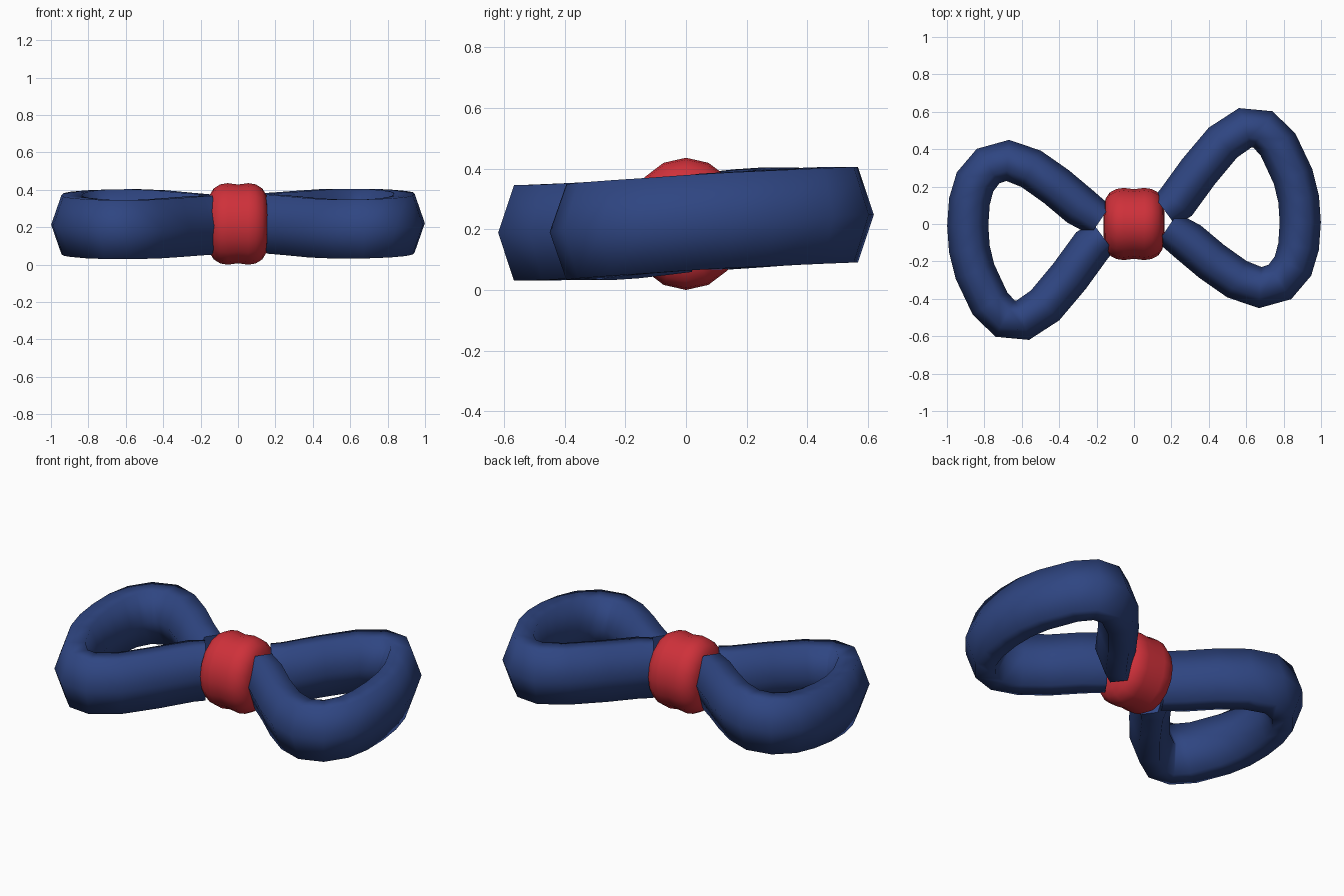
import bpy, bmesh, math
from mathutils import Vector

if "Cube" in bpy.data.objects:
    bpy.data.objects.remove(bpy.data.objects["Cube"])

MID = 0.218  # height of the bow's centre


def material(name, rgb):
    m = bpy.data.materials.new(name)
    m.diffuse_color = (*rgb, 1)
    m.use_nodes = True
    m.node_tree.nodes["Principled BSDF"].inputs["Base Color"].default_value = m.diffuse_color
    return m


def finish(bm, name, mat):
    bmesh.ops.recalc_face_normals(bm, faces=bm.faces)
    me = bpy.data.meshes.new(name)
    bm.to_mesh(me)
    bm.free()
    ob = bpy.data.objects.new(name, me)
    bpy.context.collection.objects.link(ob)
    me.materials.append(mat)
    for p in me.polygons:
        p.use_smooth = len(p.vertices) == 4  # end caps stay flat
    return ob


def bridge(bm, rings):
    """Join successive rings with quads and cap both ends."""
    n = len(rings[0])
    for a, b in zip(rings, rings[1:]):
        for i in range(n):
            j = (i + 1) % n
            bm.faces.new((a[i], a[j], b[j], b[i]))
    bm.faces.new(rings[0])
    bm.faces.new(rings[-1])


blue = material("navy blue", (0.028, 0.060, 0.222))
red = material("red", (0.62, 0.03, 0.042))

# Centre line of one loop, from the knot out and back again
path = [Vector(p) for p in [
    (0.165, 0.07, 0.225), (0.225, 0.115, 0.228), (0.345, 0.28, 0.237),
    (0.475, 0.435, 0.246), (0.595, 0.515, 0.248), (0.69, 0.505, 0.248),
    (0.77, 0.425, 0.244), (0.85, 0.255, 0.236), (0.88, 0.135, 0.23),
    (0.889, 0.01, 0.222), (0.88, -0.12, 0.212), (0.85, -0.225, 0.204),
    (0.78, -0.31, 0.196), (0.675, -0.34, 0.191), (0.55, -0.295, 0.19),
    (0.415, -0.20, 0.196), (0.29, -0.095, 0.208), (0.18, -0.02, 0.217)]]


def loop(name, flip):
    """Sweep a tall hexagonal section along the path; flip sends it through the centre."""
    bm = bmesh.new()
    rings = []
    for k, p in enumerate(path):
        t = path[min(k + 1, len(path) - 1)] - path[max(k - 1, 0)]
        side = Vector((t.y, -t.x, 0)).normalized()
        width = 0.095 if k in (0, len(path) - 1) else 0.11
        ring = []
        for i in range(6):
            a = math.tau * i / 6
            v = p + side * width * math.cos(a) + Vector((0, 0, 0.182 * math.sin(a)))
            if flip:
                v = Vector((-v.x, -v.y, 2 * MID - v.z))
            ring.append(bm.verts.new(v))
        rings.append(ring)
    bridge(bm, rings)
    return finish(bm, name, blue)


loop("right_loop", False)
loop("left_loop", True)

# Knot: rounded barrel turned about the x axis, slightly waisted
half = [(0.0, 0.965), (0.055, 1.0), (0.095, 0.97), (0.13, 0.87), (0.152, 0.7),
        (0.161, 0.45), (0.163, 0.2)]
profile = [(-x, r) for x, r in reversed(half[1:])] + half
bm = bmesh.new()
rings = []
for x, r in profile:
    rings.append([bm.verts.new((x, 0.193 * r * math.cos(math.tau * i / 16),
                                MID + 0.218 * r * math.sin(math.tau * i / 16)))
                  for i in range(16)])
bridge(bm, rings)
finish(bm, "centre_knot", red)
